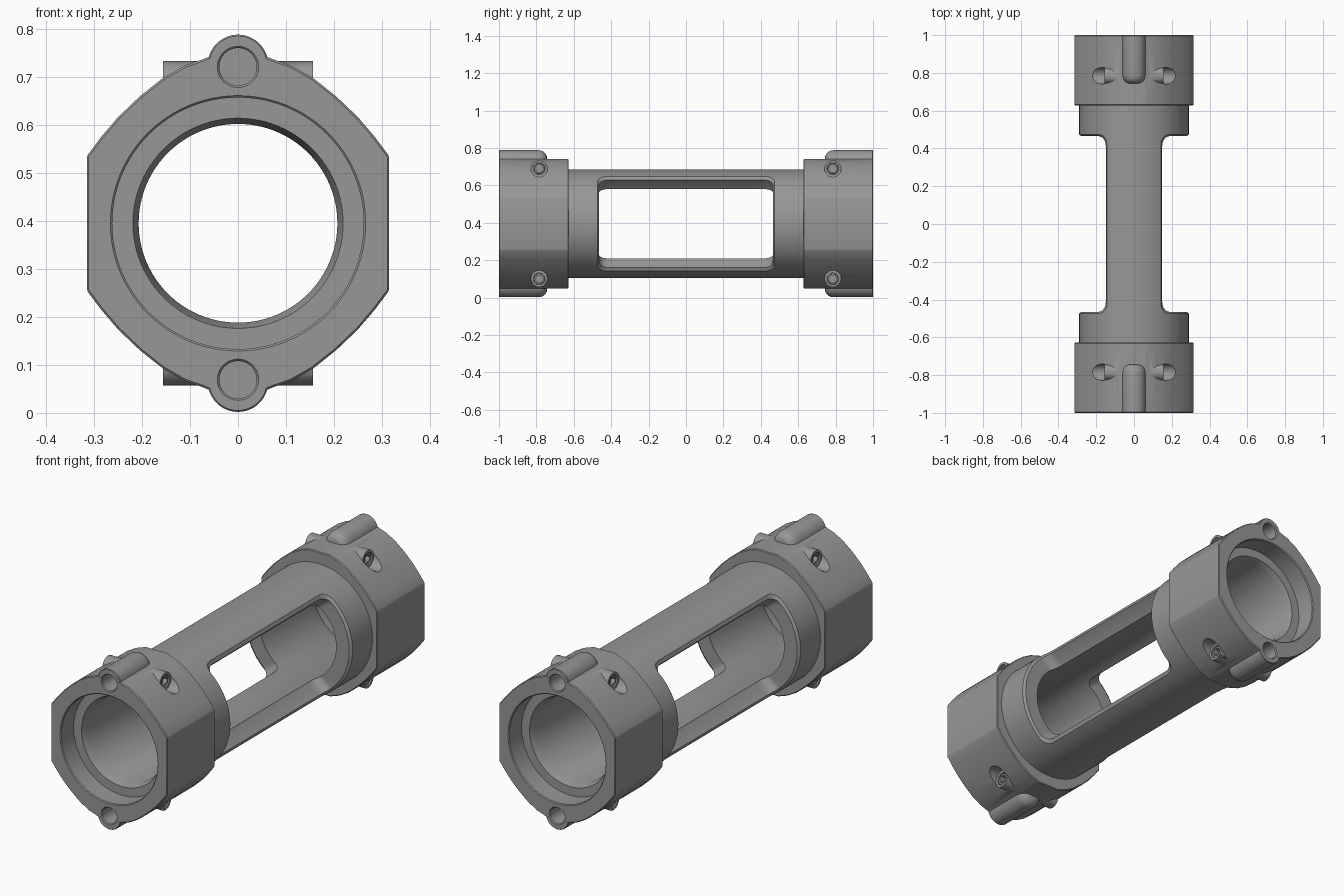
import bpy, bmesh
from math import cos, sin, pi, radians

if "Cube" in bpy.data.objects:
    bpy.data.objects.remove(bpy.data.objects["Cube"])

ZC = 0.395  # height of the tube axis

dark = bpy.data.materials.new("dark_grey")
dark.diffuse_color = (0.31, 0.31, 0.31, 1)
dark.use_nodes = True
dark.node_tree.nodes["Principled BSDF"].inputs["Base Color"].default_value = dark.diffuse_color


def loft(name, rings):
    """Closed solid skinned through equal-length rings of points, capped at both ends."""
    bm = bmesh.new()
    rows = [[bm.verts.new(p) for p in ring] for ring in rings]
    n = len(rows[0])
    for a, b in zip(rows, rows[1:]):
        for i in range(n):
            j = (i + 1) % n
            bm.faces.new((a[i], a[j], b[j], b[i]))
    bm.faces.new(rows[0])
    bm.faces.new(rows[-1])
    bmesh.ops.recalc_face_normals(bm, faces=bm.faces)
    me = bpy.data.meshes.new(name)
    bm.to_mesh(me)
    bm.free()
    me.materials.append(dark)
    ob = bpy.data.objects.new(name, me)
    bpy.context.collection.objects.link(ob)
    return ob


def circle_y(r, y, dz=0, n=96):
    return [(r * cos(2 * pi * i / n), y, ZC + dz + r * sin(2 * pi * i / n)) for i in range(n)]


def circle_x(r, x, y, dz, n=24, hexagon=False):
    pts = []
    for i in range(n):
        a = 2 * pi * i / n
        k = r * cos(pi / 6) / cos(a % (pi / 3) - pi / 6) if hexagon else r
        pts.append((x, y + k * cos(a), ZC + dz + k * sin(a)))
    return pts


def apply_mod(ob, mod):
    with bpy.context.temp_override(object=ob, active_object=ob, selected_objects=[ob]):
        bpy.ops.object.modifier_apply(modifier=mod.name)


def boolean(target, op, tool):
    mod = target.modifiers.new("bool", 'BOOLEAN')
    mod.operation, mod.solver, mod.object = op, 'EXACT', tool
    apply_mod(target, mod)
    bpy.data.objects.remove(tool)


def window_ring(r, ht, hy, corner=0.05):
    """Rounded rectangle wrapped round the tube: half angle ht, half length hy."""
    rt = corner / 0.28
    pts = []
    for q, (st, sy) in enumerate(((1, 1), (-1, 1), (-1, -1), (1, -1))):
        for k in range(7):
            a = (q + k / 6) * pi / 2
            pts.append((st * (ht - rt) + rt * cos(a), sy * (hy - corner) + corner * sin(a)))
        if q in (0, 2):
            for k in range(1, 16):
                pts.append((st * (ht - rt) * (1 - k / 8), sy * hy))
    return [(r * cos(t), y, ZC + r * sin(t)) for t, y in pts]


# Main tube, solid until the bore is cut
body = loft("clamp_tube_body", [circle_y(0.29, -0.8), circle_y(0.29, 0.8)])

# Collar outline: one quarter mirrored to all four
quarter = [(.315, .14), (.285, .18), (.25, .221), (.205, .264), (.156, .303),
           (.11, .329), (.075, .341), (.06, .347)]
half = quarter + [(-x, z) for x, z in reversed(quarter)]
outline = half + [(-x, -z) for x, z in half]

for s in (-1, 1):
    collar = loft("collar", [[(x, s * y, ZC + z) for x, z in outline] for y in (0.628, 1.0)])
    bev = collar.modifiers.new("bevel", 'BEVEL')
    bev.width, bev.segments, bev.limit_method = 0.004, 1, 'ANGLE'
    apply_mod(collar, bev)
    boolean(body, 'UNION', collar)
    for t in (-1, 1):
        # Rounded lug above and below
        lug = [(.060, .9995), (.063, .996), (.063, .79), (.0605, .773), (.054, .760),
               (.044, .750), (.03, .744)]
        boolean(body, 'UNION', loft("lug", [circle_y(r, s * y, t * .33, 48) for r, y in lug]))
        # Cross-screw barrel
        barrel = [(.043, -.17), (.043, .17)]
        boolean(body, 'UNION', loft("barrel", [circle_x(r, x, s * .785, t * .295, 32)
                                               for r, x in barrel]))

# Stepped bore
step = [(.267, 1.001), (.262, .996), (.262, .9), (.219, .9), (.207, .86)]
prof = [(r, -y) for r, y in step] + list(reversed(step))
boolean(body, 'DIFFERENCE', loft("bore", [circle_y(r, y) for r, y in prof]))

# Side windows with a chamfered rim
ai, a0, a1 = radians(63.5), radians(57.5), radians(61)
for s in (-1, 1):
    rings = [window_ring(.03, ai, .465), window_ring(.207, ai, .465),
             window_ring(.278, a0, .465),
             window_ring(.292, a1, .475), window_ring(.95, a1, .475)]
    boolean(body, 'DIFFERENCE', loft("window", [[(s * x, y, z) for x, y, z in r] for r in rings]))

# Lug holes, screw pockets and screws
for s in (-1, 1):
    for t in (-1, 1):
        hole = [(.044, 1.001), (.039, .995), (.039, .9)]
        boolean(body, 'DIFFERENCE', loft("hole", [circle_y(r, s * y, t * .326, 40) for r, y in hole]))
        for m in (-1, 1):
            y, dz = s * .785, t * .295
            pocket = [(.031, .125), (.031, .156), (.0445, .156), (.0445, .42)]
            boolean(body, 'DIFFERENCE', loft("pocket", [circle_x(r, m * x, y, dz, 32)
                                                        for r, x in pocket]))
            loft("socket_screw", [circle_x(.03, m * .12, y, dz), circle_x(.03, m * .149, y, dz),
                                  circle_x(.028, m * .151, y, dz),
                                  circle_x(.022, m * .151, y, dz, hexagon=True),
                                  circle_x(.022, m * .13, y, dz, hexagon=True)])

# Smooth curved faces, keep edges crisp
for ob in bpy.context.scene.objects:
    ob.select_set(True)
bpy.context.view_layer.objects.active = body
bpy.ops.object.shade_smooth_by_angle(angle=radians(28))
